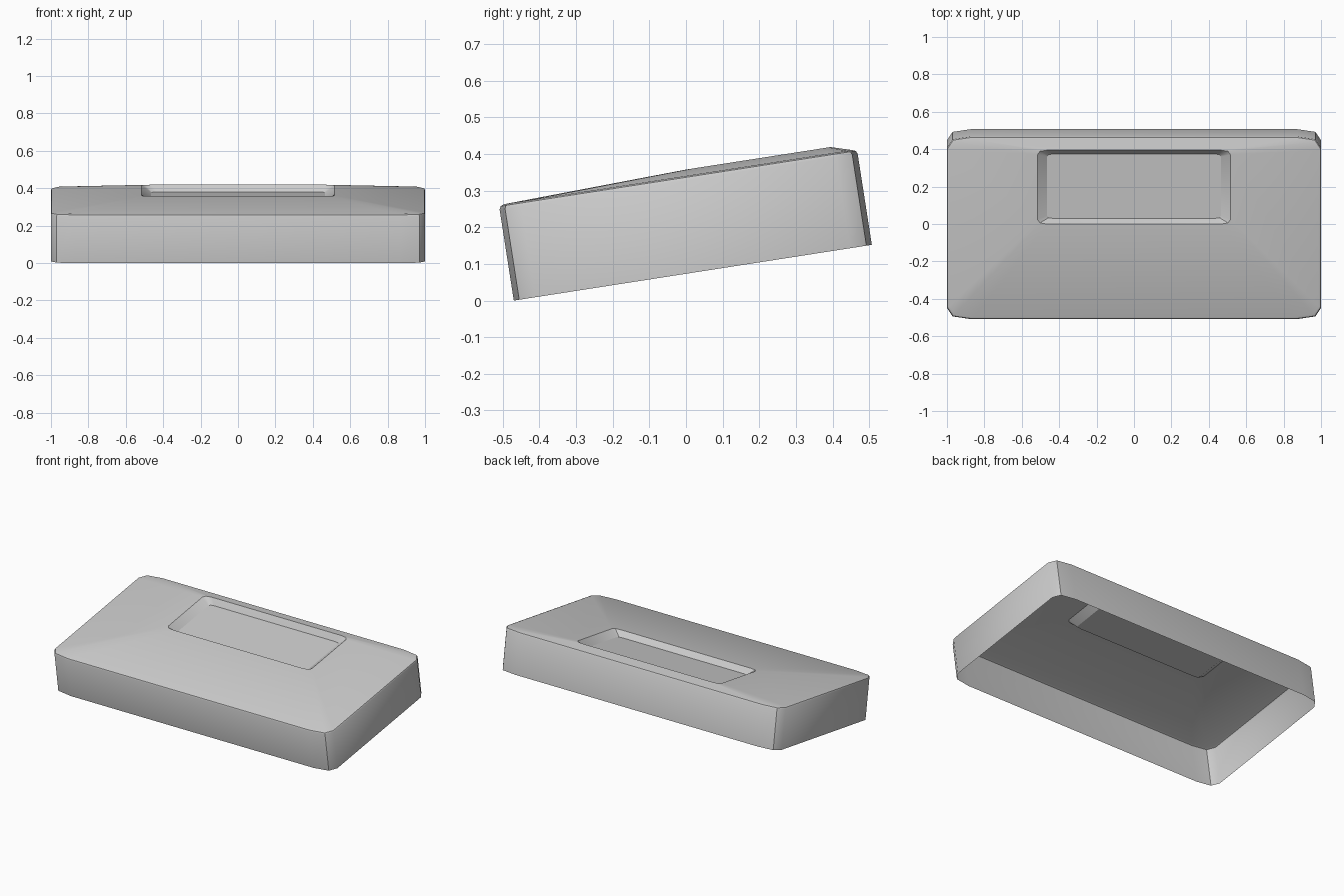
import bpy, bmesh, math
from mathutils import Matrix

if "Cube" in bpy.data.objects:
    bpy.data.objects.remove(bpy.data.objects["Cube"], do_unlink=True)

DEPTH = 0.989
TILT = math.radians(8.85)


def outline(half, front, back, height, corner):
    """Counter-clockwise rectangle whose corners are cut by three points."""
    cut = [(0.13 * corner, 0), (0.03 * corner, 0.015 * corner), (0, 0.06 * corner)]
    pts = [(half - a, front + b) for a, b in cut]
    pts += [(half - a, back - b) for a, b in reversed(cut)]
    pts += [(a - half, back - b) for a, b in cut]
    pts += [(a - half, front + b) for a, b in reversed(cut)]
    return [(x, y, height) for x, y in pts]


# Stack of outlines: open wall, rounded lip, raised recess rim, recess floor
rings = [
    outline(1.0, 0, DEPTH, 0, 1),
    outline(1.0, 0, DEPTH, 0.252, 1),
    outline(0.996, 0.004, DEPTH - 0.004, 0.26, 1),
    outline(0.986, 0.014, DEPTH - 0.014, 0.264, 1),
    outline(0.515, 0.519, 0.919, 0.281, 0.4),
    outline(0.465, 0.544, 0.893, 0.245, 0.25),
]

bm = bmesh.new()
loops = [[bm.verts.new(p) for p in ring] for ring in rings]
for low, high in zip(loops, loops[1:]):
    n = len(low)
    for i in range(n):
        j = (i + 1) % n
        bm.faces.new((low[i], low[j], high[j], high[i]))
bm.faces.new(loops[-1])

# Tip the shell forward and centre it
place = Matrix.Translation((0, -0.47, 0)) @ Matrix.Rotation(TILT, 4, 'X')
bmesh.ops.transform(bm, matrix=place, verts=bm.verts)

mesh = bpy.data.meshes.new("sloped_cover")
bm.to_mesh(mesh)
bm.free()
cover = bpy.data.objects.new("sloped_cover", mesh)
bpy.context.collection.objects.link(cover)

# Single grey finish
grey = bpy.data.materials.new("light_grey")
grey.use_nodes = True
color = (0.6, 0.6, 0.6, 1)
grey.diffuse_color = color
grey.node_tree.nodes["Principled BSDF"].inputs["Base Color"].default_value = color
mesh.materials.append(grey)

# Smooth the gentle slopes, keep the creases
bpy.ops.object.select_all(action='DESELECT')
cover.select_set(True)
bpy.context.view_layer.objects.active = cover
bpy.ops.object.shade_smooth_by_angle(angle=math.radians(35))
